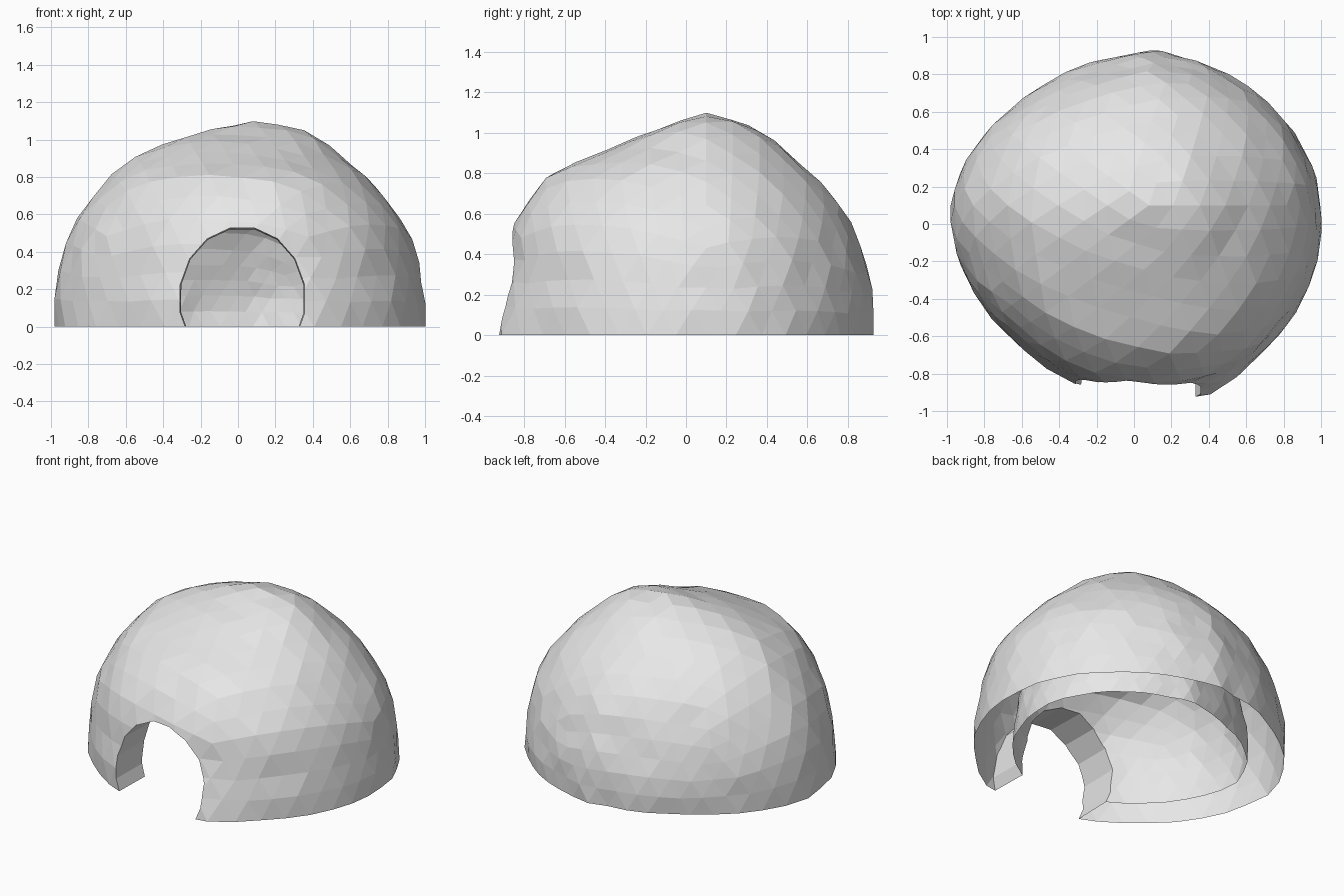
import bpy, bmesh, math, random
from mathutils import Vector

cube = bpy.data.objects.get("Cube")
if cube:
    bpy.data.objects.remove(cube)

random.seed(4)

# Stone material
stone = bpy.data.materials.new("pale grey stone")
stone.use_nodes = True
GREY = (0.8, 0.8, 0.8, 1)
stone.diffuse_color = GREY
stone.node_tree.nodes["Principled BSDF"].inputs["Base Color"].default_value = GREY

# Foot of the peak, which stands off centre
PEAK = Vector((0.08, 0.1, 0))
# Distance from that foot every 15 degrees of elevation, on each of the four sides
LEFT = [0.92, 0.927, 0.97, 0.985, 1.013, 1.082, 1.1]
RIGHT = [1.06, 1.085, 1.1, 1.11, 1.1, 1.067, 1.1]
BACK = [0.82, 0.85, 0.875, 0.928, 0.958, 1.045, 1.1]
FRONT = [1.0, 1.0, 1.08, 1.11, 1.03, 1.034, 1.1]
# Bulge or hollow of the four corners, keyed by (x positive, y positive)
CORNER = {(True, True): -0.05, (False, True): -0.09,
          (False, False): -0.01, (True, False): 0.025}
# Local lumps: direction, height, spread
LUMPS = [((0.27, -1.02, 0), 0.05, 0.25), ((-0.32, -0.97, 0.25), 0.04, 0.35),
         ((-0.33, 0.77, 0.1), 0.02, 0.2)]


def sample(profile, elevation):
    t = min(elevation / math.radians(15), 5.999)
    i = int(t)
    return profile[i] + (profile[i + 1] - profile[i]) * (t - i)


def dome_radius(d):
    elevation = math.asin(min(1, abs(d.z)))
    flat = max(d.x ** 2 + d.y ** 2, 1e-9)
    wx = d.x ** 2 / flat
    rx = sample(LEFT if d.x > 0 else RIGHT, elevation)
    ry = sample(BACK if d.y > 0 else FRONT, elevation)
    diagonal = 2 * abs(d.x * d.y) / flat
    corner = CORNER[(d.x > 0, d.y > 0)] * diagonal * math.cos(elevation) ** 2
    r = (rx * wx + ry * (1 - wx)) * (1 + corner)
    for centre, height, spread in LUMPS:
        gap = (d - Vector(centre).normalized()).length / spread
        r += height * math.exp(-gap * gap)
    return r


def add_object(name, bm):
    bmesh.ops.recalc_face_normals(bm, faces=bm.faces[:])
    mesh = bpy.data.meshes.new(name)
    bm.to_mesh(mesh)
    bm.free()
    mesh.materials.append(stone)
    obj = bpy.data.objects.new(name, mesh)
    bpy.context.collection.objects.link(obj)
    return obj


def rock(name, inset, cut):
    bm = bmesh.new()
    bmesh.ops.create_icosphere(bm, subdivisions=4, radius=1)
    for v in bm.verts:
        d = v.co.normalized()
        v.co = PEAK + d * (dome_radius(d) - inset + random.uniform(-0.005, 0.008))
    if cut:
        geom = bm.verts[:] + bm.edges[:] + bm.faces[:]
        bmesh.ops.bisect_plane(bm, geom=geom, plane_co=(0, 0, 0),
                               plane_no=(0, 0, 1), clear_inner=True)
        rim = [e for e in bm.edges if e.is_boundary]
        bmesh.ops.contextual_create(bm, geom=rim)
    return add_object(name, bm)


# Solid outer dome, standing on a flat base
dome = rock("cave_dome", 0, True)

# Hollow chamber cutter
chamber = rock("chamber_cutter", 0.245, False)

# Arched doorway cutter, sixteen sides, narrowing slightly inwards
bm = bmesh.new()
SIDES = 16
rings = []
for y, size in ((-1.3, 1.025), (-0.35, 0.965)):
    ring = []
    for i in range(SIDES):
        a = 2 * math.pi * (i + 0.5) / SIDES
        ring.append(bm.verts.new((0.023 + 0.34 * size * math.cos(a), y,
                                  0.15 + 0.386 * size * math.sin(a))))
    rings.append(ring)
    bm.faces.new(ring)
for i in range(SIDES):
    j = (i + 1) % SIDES
    bm.faces.new((rings[0][i], rings[0][j], rings[1][j], rings[1][i]))
door = add_object("doorway_cutter", bm)

# Carve the chamber and the doorway out of the dome
for cutter in (chamber, door):
    cutter.hide_render = True
    mod = dome.modifiers.new(cutter.name, "BOOLEAN")
    mod.operation = "DIFFERENCE"
    mod.solver = "EXACT"
    mod.object = cutter
depsgraph = bpy.context.evaluated_depsgraph_get()
carved = bpy.data.meshes.new_from_object(dome.evaluated_get(depsgraph))
dome.modifiers.clear()
dome.data = carved
for cutter in (chamber, door):
    bpy.data.objects.remove(cutter)

# Open the underside, so the wall is a hollow double shell
bm = bmesh.new()
bm.from_mesh(carved)
base = [f for f in bm.faces if all(v.co.z < 0.001 for v in f.verts)]
bmesh.ops.delete(bm, geom=base, context="FACES")
bm.to_mesh(carved)
bm.free()

# One stone colour and flat facets throughout
carved.materials.clear()
carved.materials.append(stone)
for poly in carved.polygons:
    poly.material_index = 0
    poly.use_smooth = False
